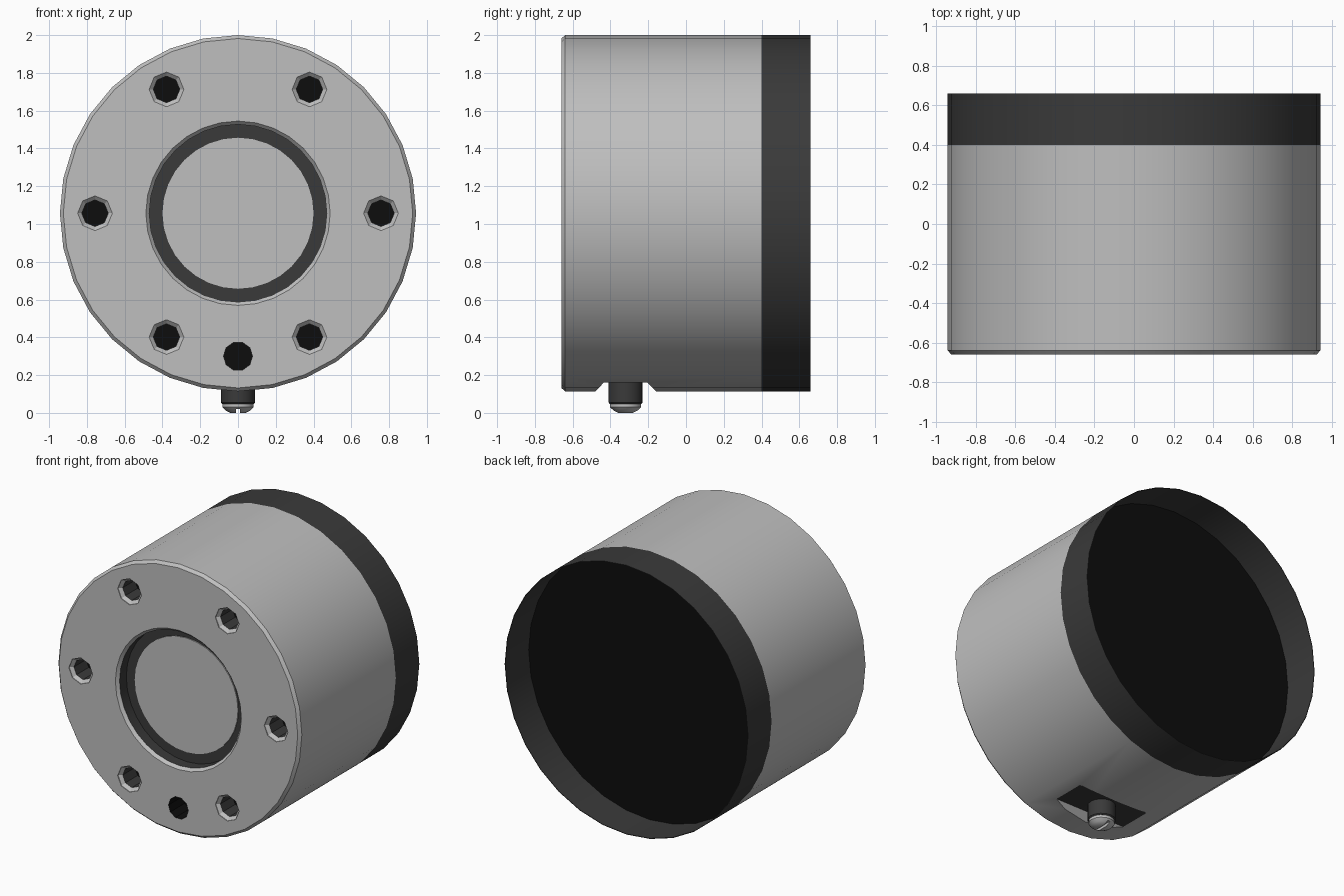
import bpy
import bmesh
from math import cos, sin, pi, radians
from mathutils import Matrix, Vector

if "Cube" in bpy.data.objects:
    bpy.data.objects.remove(bpy.data.objects["Cube"], do_unlink=True)


def make_material(name, value):
    mat = bpy.data.materials.new(name)
    mat.use_nodes = True
    colour = (value, value, value, 1)
    mat.diffuse_color = colour
    mat.node_tree.nodes["Principled BSDF"].inputs["Base Color"].default_value = colour
    return mat


MATS = [make_material("light grey metal", 0.52),
        make_material("dark grey", 0.042),
        make_material("black", 0.004)]
GREY, DARK, BLACK = range(3)
AXIS_Z = 1.057
R = 0.943
PIN_Y = -0.32
# Turns a lathe's own z axis into world y, along the body axis
BODY = Matrix.Translation((0, 0, AXIS_Z)) @ Matrix.Rotation(radians(-90), 4, "X")
PIN = Matrix.Translation((0, PIN_Y, 0))


def finish(name, bm, matrix):
    bmesh.ops.recalc_face_normals(bm, faces=bm.faces)
    bm.transform(matrix)
    mesh = bpy.data.meshes.new(name)
    bm.to_mesh(mesh)
    bm.free()
    for mat in MATS:
        mesh.materials.append(mat)
    obj = bpy.data.objects.new(name, mesh)
    bpy.context.collection.objects.link(obj)
    return obj


def lathe(name, profile, colours, segs, matrix, closed=False):
    """Spin (radius, height) points; one colour per profile step."""
    bm = bmesh.new()
    rings = []
    for r, h in profile:
        count = segs if r > 0 else 1
        rings.append([bm.verts.new((r * cos(2 * pi * i / segs), r * sin(2 * pi * i / segs), h))
                      for i in range(count)])
    pairs = list(zip(rings, rings[1:]))
    if closed:
        pairs.append((rings[-1], rings[0]))
    for (a, b), colour in zip(pairs, colours):
        if len(a) == 1 or len(b) == 1:
            faces = [bm.faces.new(a if len(b) == 1 else b)]
        else:
            faces = [bm.faces.new((a[i], a[(i + 1) % segs], b[(i + 1) % segs], b[i]))
                     for i in range(segs)]
        for face in faces:
            face.material_index = colour
    # End points on the axis are replaced by flat caps
    bmesh.ops.delete(bm, geom=[v for v in bm.verts if not v.link_faces], context="VERTS")
    return finish(name, bm, matrix)


def prism(name, outline, half_width, colours):
    """Extrude a (y, z) outline along x; one colour per side."""
    bm = bmesh.new()
    left, right = [[bm.verts.new((x, y, z)) for y, z in outline]
                   for x in (-half_width, half_width)]
    bm.faces.new(left)
    bm.faces.new(right)
    n = len(outline)
    for i in range(n):
        j = (i + 1) % n
        bm.faces.new((left[i], left[j], right[j], right[i])).material_index = colours[i]
    return finish(name, bm, Matrix())


def cut(target, cutter):
    mod = target.modifiers.new("cut", "BOOLEAN")
    mod.operation = "DIFFERENCE"
    mod.solver = "EXACT"
    mod.object = cutter
    bpy.context.view_layer.objects.active = target
    bpy.ops.object.modifier_apply(modifier=mod.name)
    bpy.data.objects.remove(cutter, do_unlink=True)


# Main body with its round front recess and chamfered edges
body = lathe("body",
             [(0, -0.565), (0.47, -0.565), (0.47, -0.64), (0.488, -0.66), (0.925, -0.66),
              (R, -0.64), (R, 0.40), (0, 0.40)],
             [DARK, DARK, GREY, GREY, GREY, GREY, BLACK], 32, BODY)

# Six countersunk bolt holes
for k in range(6):
    a = k * pi / 3
    place = BODY @ Matrix.Translation((0.757 * cos(a), 0.757 * sin(a), 0))
    cut(body, lathe("bolt_hole_cutter",
                    [(0, -0.70), (0.092, -0.70), (0.092, -0.655), (0.07, -0.635),
                     (0.07, -0.50), (0, -0.50)],
                    [GREY, GREY, GREY, DARK, BLACK], 8, place))

# Small plain hole below the recess
cut(body, lathe("small_hole_cutter", [(0, -0.70), (0.077, -0.70), (0.077, -0.50), (0, -0.50)],
                [BLACK, BLACK, BLACK], 10, BODY @ Matrix.Translation((0, 0.757, 0))))

# Groove with sloping ends across the underside
cut(body, prism("groove_cutter",
                [(PIN_Y - 0.225, 0.05), (PIN_Y - 0.115, 0.16),
                 (PIN_Y + 0.115, 0.16), (PIN_Y + 0.225, 0.05)],
                0.5, [GREY, DARK, GREY, GREY]))

# Flat disc inside the recess
window_disc = lathe("window_disc", [(0, -0.572), (0.40, -0.572), (0.40, -0.565), (0, -0.565)],
                    [GREY, GREY, GREY], 32, BODY)

# Thin open sleeve at the back
rear_sleeve = lathe("rear_sleeve", [(R, 0.40), (R, 0.66), (R - 0.004, 0.66), (R - 0.004, 0.40)],
                    [DARK] * 4, 32, BODY, closed=True)

# Locking pin: dark collar and slotted metal tip
pin_collar = lathe("pin_collar", [(0, 0.2), (0.09, 0.2), (0.09, 0.055), (0.084, 0.048), (0, 0.048)],
                   [DARK] * 4, 16, PIN)
pin_tip = lathe("pin_tip", [(0, 0.06), (0.083, 0.06), (0.083, 0.03), (0.065, 0.012),
                            (0.04, 0.0), (0, 0.0)],
                [GREY] * 5, 16, PIN)
cut(pin_tip, prism("slot_cutter", [(PIN_Y - 0.2, -0.02), (PIN_Y - 0.2, 0.02),
                                   (PIN_Y + 0.2, 0.02), (PIN_Y + 0.2, -0.02)],
                   0.01, [GREY] * 4))

# Smooth the round walls, keep the edges crisp
bpy.ops.object.select_all(action="DESELECT")
for obj in (body, window_disc, rear_sleeve, pin_collar, pin_tip):
    obj.select_set(True)
    bpy.context.view_layer.objects.active = obj
bpy.ops.object.shade_smooth_by_angle(angle=radians(28))
